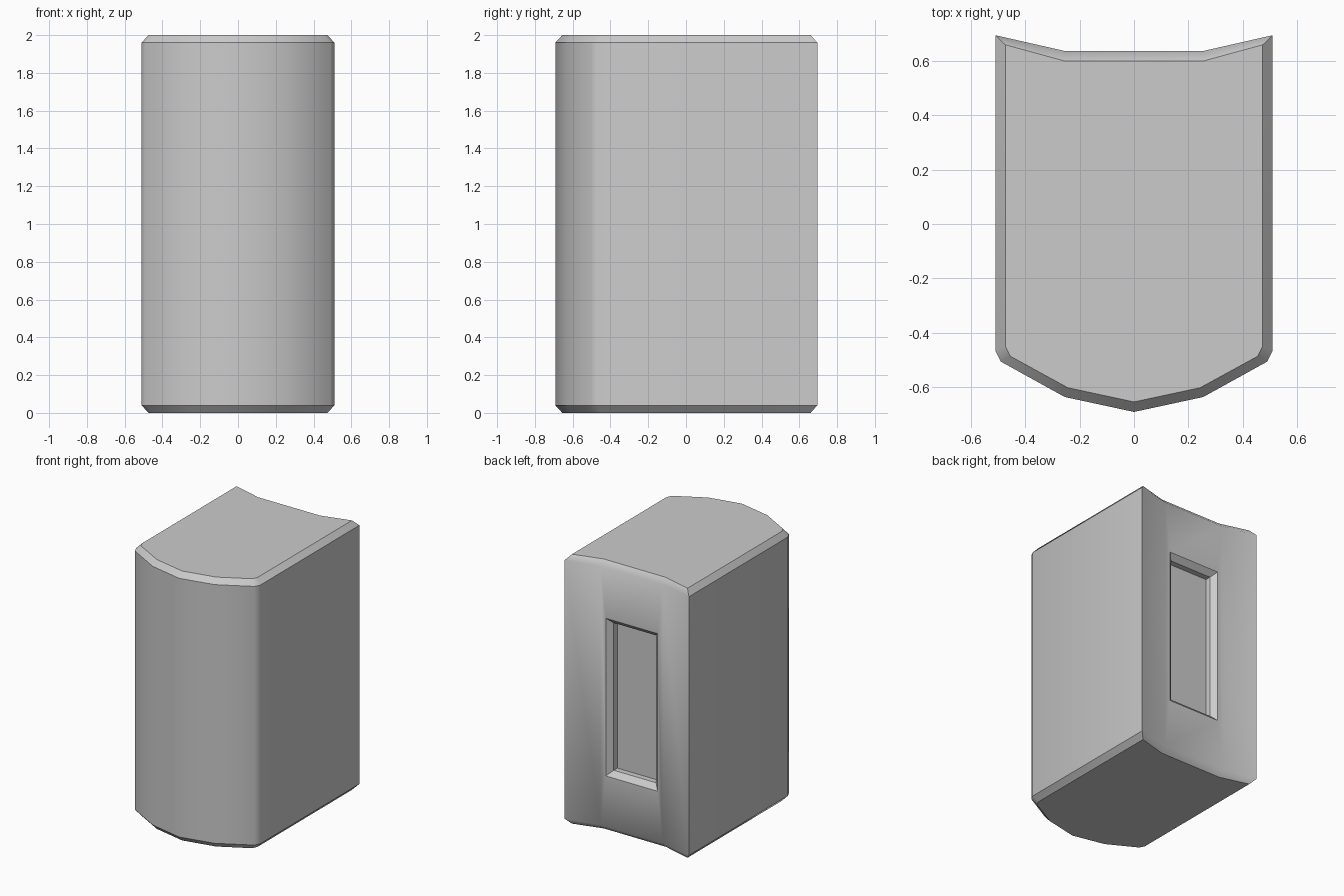
import bpy, bmesh

if "Cube" in bpy.data.objects:
    bpy.data.objects.remove(bpy.data.objects["Cube"])

# Half outlines (x >= 0) seen from above, back to front
BODY = [(0.255, 0.637), (0.51, 0.695), (0.51, -0.468), (0.49, -0.507), (0.255, -0.637), (0, -0.692)]
CAP = [(0.255, 0.60), (0.474, 0.66), (0.474, -0.45), (0.455, -0.487), (0.243, -0.603), (0, -0.655)]


def mirrored(half):
    return half + [(-x, y) for x, y in reversed(half[:-1])]


bm = bmesh.new()


def add_loop(points):
    return [bm.verts.new(p) for p in points]


def bridge(a, b, skip_last=False):
    n = len(a)
    for i in range(n - 1 if skip_last else n):
        j = (i + 1) % n
        bm.faces.new((a[i], a[j], b[j], b[i]))


# Body: stacked rings with chamfered top and bottom rims
levels = [(CAP, 0), (BODY, 0.04), (BODY, 1.96), (CAP, 2)]
rings = [add_loop([(x, y, z) for x, y in mirrored(half)]) for half, z in levels]
bridge(rings[0], rings[1])
bridge(rings[1], rings[2], skip_last=True)   # flat back panel is left open
bridge(rings[2], rings[3])
bm.faces.new(rings[0])
bm.faces.new(rings[3])

# Recessed panel in the back: frame, chamfer, straight wall, floor
loop = [rings[1][0], rings[1][-1], rings[2][-1], rings[2][0]]
for hx, hz, y in [(0.212, 0.585, 0.637), (0.174, 0.547, 0.599), (0.174, 0.547, 0.557)]:
    inner = add_loop([(hx, y, 1 - hz), (-hx, y, 1 - hz), (-hx, y, 1 + hz), (hx, y, 1 + hz)])
    bridge(loop, inner)
    loop = inner
bm.faces.new(loop)

bmesh.ops.recalc_face_normals(bm, faces=bm.faces[:])
mesh = bpy.data.meshes.new("curved_block")
bm.to_mesh(mesh)
bm.free()
block = bpy.data.objects.new("curved_block", mesh)
bpy.context.collection.objects.link(block)

# Smooth the gentle curves, keep the rims crisp
bpy.context.view_layer.objects.active = block
block.select_set(True)
bpy.ops.object.shade_smooth_by_angle(angle=0.66)
